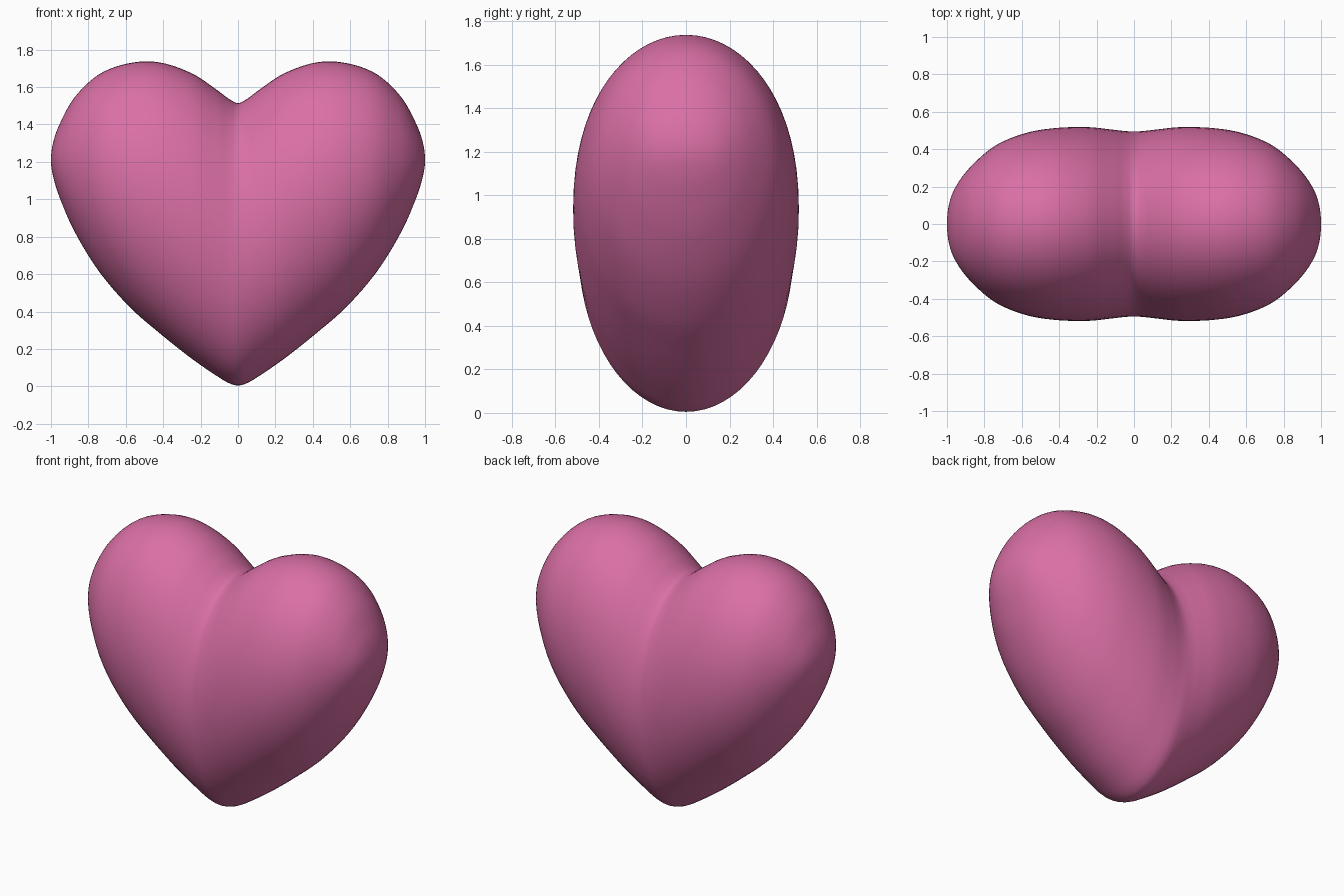
import bpy, bmesh, math
from mathutils import Vector

if "Cube" in bpy.data.objects:
    bpy.data.objects.remove(bpy.data.objects["Cube"])

# Stations across the right half: x, bottom z, top z, half depth
HALF = [
    (0.00, 0.005, 1.515, 0.495), (0.05, 0.018, 1.538, 0.497),
    (0.12, 0.060, 1.590, 0.505), (0.25, 0.150, 1.675, 0.518),
    (0.42, 0.285, 1.732, 0.513), (0.58, 0.425, 1.728, 0.486),
    (0.74, 0.610, 1.670, 0.420), (0.87, 0.820, 1.550, 0.310),
    (0.95, 1.000, 1.410, 0.205), (0.988, 1.120, 1.305, 0.110),
    (1.00, 1.210, 1.210, 0.000),
]
STEPS, SIDES = 6, 72


def mirror(s):
    return (-s[0], s[1], s[2], s[3])


def spline(p0, p1, p2, p3, t):
    """Smooth Catmull-Rom blend between p1 and p2."""
    return Vector([0.5 * (2 * b + (c - a) * t + (2 * a - 5 * b + 4 * c - d) * t * t
                          + (3 * b - a - 3 * c + d) * t ** 3)
                   for a, b, c, d in zip(p0, p1, p2, p3)])


# Full row of stations, reflected past each end so the sides close round
row = [mirror(s) for s in HALF[:0:-1]] + HALF
e = HALF[-2]
past = (e[0], e[2], e[1], -e[3])
row = [mirror(past)] + row + [past]
sections = [spline(*row[i:i + 4], k / STEPS)
            for i in range(len(row) - 3) for k in range(STEPS)][1:]

# Heart: oval cross-sections lofted from side to side
bm = bmesh.new()
rings = []
for x, lo, hi, d in sections:
    ring = []
    for k in range(SIDES):
        a = 2 * math.pi * k / SIDES
        ring.append(bm.verts.new((x, d * math.cos(a),
                                  (lo + hi) / 2 + (hi - lo) / 2 * math.sin(a))))
    rings.append(ring)
for r0, r1 in zip(rings, rings[1:]):
    for k in range(SIDES):
        n = (k + 1) % SIDES
        bm.faces.new((r0[k], r0[n], r1[n], r1[k]))
for ring, x in ((rings[0], -1), (rings[-1], 1)):
    pole = bm.verts.new((x, 0, 1.21))
    for k in range(SIDES):
        bm.faces.new((ring[k], ring[(k + 1) % SIDES], pole))
bmesh.ops.recalc_face_normals(bm, faces=bm.faces)
for f in bm.faces:
    f.smooth = True

mesh = bpy.data.meshes.new("heart")
bm.to_mesh(mesh)
bm.free()
heart = bpy.data.objects.new("heart", mesh)
bpy.context.collection.objects.link(heart)

pink = bpy.data.materials.new("pink")
pink.diffuse_color = (0.70, 0.16, 0.38, 1)
pink.use_nodes = True
pink.node_tree.nodes["Principled BSDF"].inputs["Base Color"].default_value = pink.diffuse_color
mesh.materials.append(pink)
